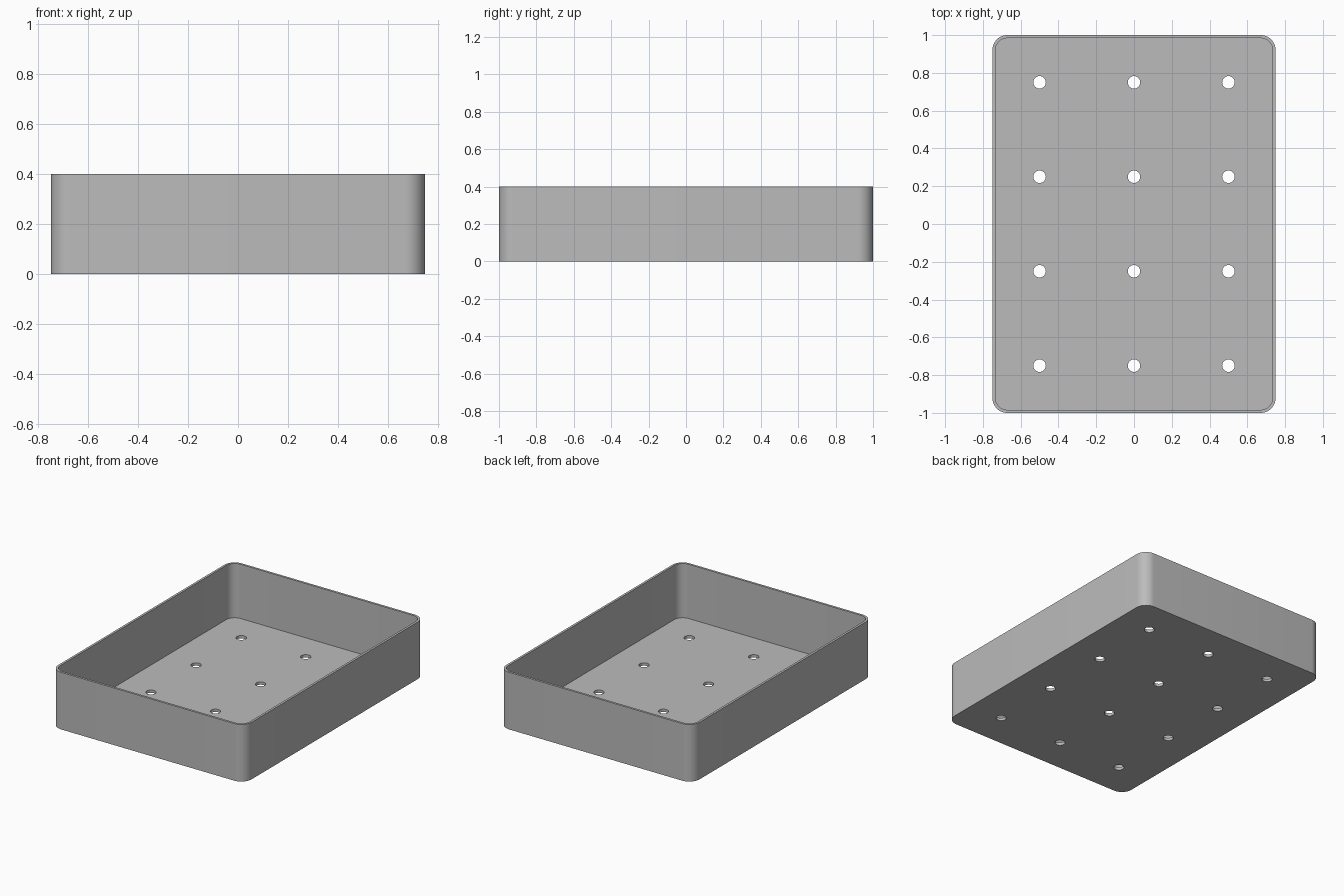
import bpy, bmesh, math

if "Cube" in bpy.data.objects:
    bpy.data.objects.remove(bpy.data.objects["Cube"])

W, D, H = 1.5, 2.0, 0.4            # outer size
WALL, FLOOR, RADIUS = 0.016, 0.02, 0.08
HOLE_R = 0.033

grey = bpy.data.materials.new("grey plastic")
grey.diffuse_color = (0.5, 0.5, 0.5, 1)
grey.use_nodes = True
grey.node_tree.nodes["Principled BSDF"].inputs["Base Color"].default_value = grey.diffuse_color


def rounded_ring(bm, inset, z, steps=12):
    """Rounded rectangle of vertices, anticlockwise."""
    r = RADIUS - inset
    cx, cy = W / 2 - RADIUS, D / 2 - RADIUS
    ring = []
    for q, (sx, sy) in enumerate([(1, 1), (-1, 1), (-1, -1), (1, -1)]):
        for i in range(steps + 1):
            a = math.pi / 2 * (q + i / steps)
            ring.append(bm.verts.new((sx * cx + r * math.cos(a),
                                      sy * cy + r * math.sin(a), z)))
    return ring


def finish(bm, name):
    bmesh.ops.recalc_face_normals(bm, faces=bm.faces)
    mesh = bpy.data.meshes.new(name)
    bm.to_mesh(mesh)
    bm.free()
    mesh.materials.append(grey)
    obj = bpy.data.objects.new(name, mesh)
    bpy.context.collection.objects.link(obj)
    return obj


# Open tray: underside, outer wall, rim, inner wall, inner floor
bm = bmesh.new()
rings = [rounded_ring(bm, 0, 0), rounded_ring(bm, 0, H),
         rounded_ring(bm, WALL, H), rounded_ring(bm, WALL, FLOOR)]
for a, b in zip(rings, rings[1:]):
    n = len(a)
    for i in range(n):
        j = (i + 1) % n
        bm.faces.new((a[i], a[j], b[j], b[i]))
bm.faces.new(rings[0][::-1])
bm.faces.new(rings[-1])
tray = finish(bm, "tray")

# Drain hole cutters: 3 x 4 grid through the floor
bm = bmesh.new()
for x in (-0.5, 0, 0.5):
    for y in (-0.75, -0.25, 0.25, 0.75):
        res = bmesh.ops.create_cone(bm, cap_ends=True, segments=32,
                                    radius1=HOLE_R, radius2=HOLE_R, depth=0.1)
        bmesh.ops.translate(bm, verts=res["verts"], vec=(x, y, 0.01))
cutter = finish(bm, "drain_hole_cutter")

bpy.ops.object.select_all(action='DESELECT')
bpy.context.view_layer.objects.active = tray
tray.select_set(True)
mod = tray.modifiers.new("drain holes", 'BOOLEAN')
mod.operation = 'DIFFERENCE'
mod.solver = 'EXACT'
mod.object = cutter
bpy.ops.object.modifier_apply(modifier=mod.name)
bpy.data.objects.remove(cutter)
bpy.ops.object.shade_smooth_by_angle(angle=math.radians(30))
